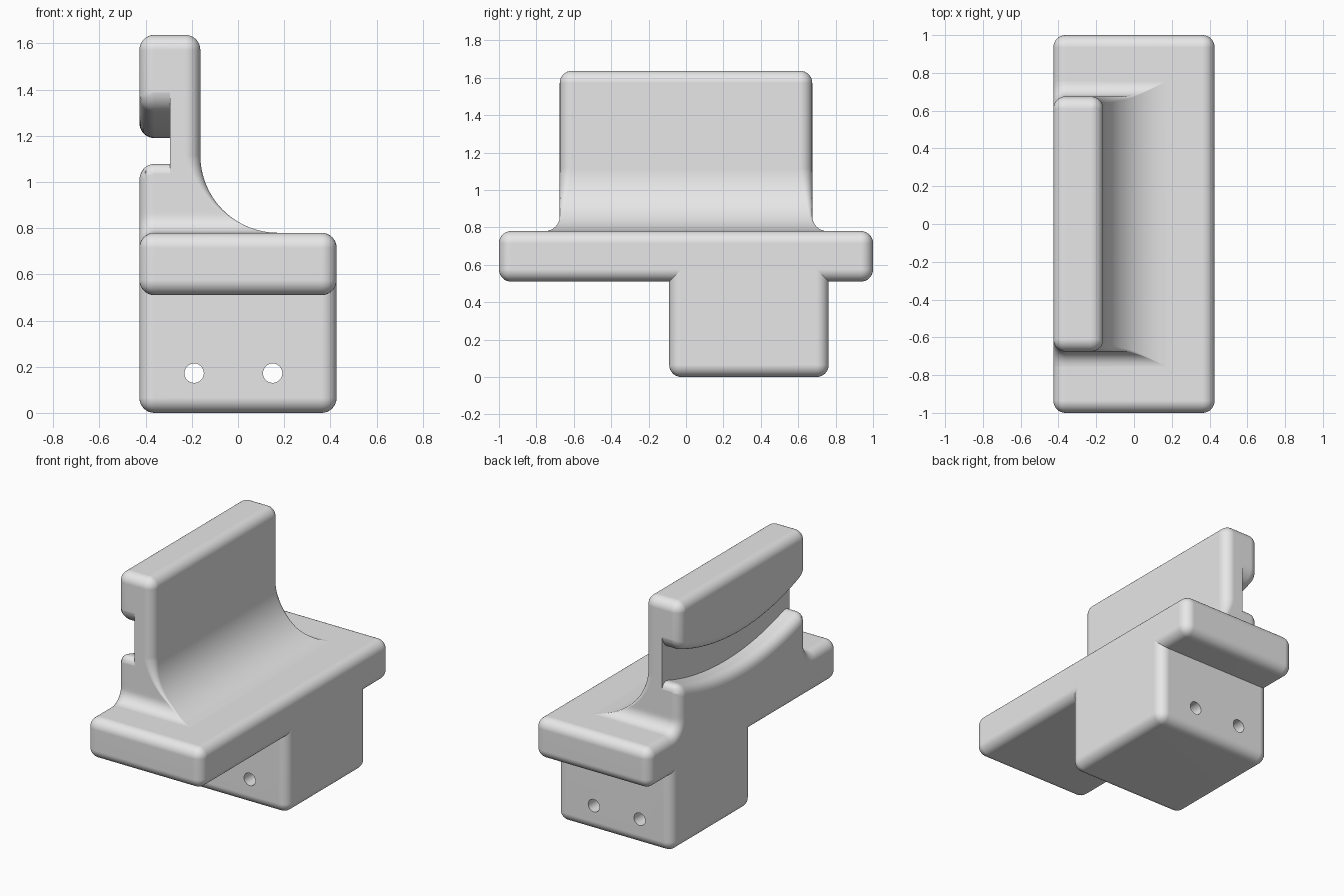
import bpy, bmesh
from math import sin, cos, pi, sqrt, hypot

if "Cube" in bpy.data.objects:
    bpy.data.objects.remove(bpy.data.objects["Cube"])

R = 0.065      # edge rounding
X = 0.427      # half width of the body
SEG = 8
QUARTER = [k / SEG * pi / 2 for k in range(SEG + 1)]

grey = bpy.data.materials.new("plain grey")
grey.use_nodes = True
grey.diffuse_color = (0.8, 0.8, 0.8, 1)
grey.node_tree.nodes["Principled BSDF"].inputs["Base Color"].default_value = (0.8, 0.8, 0.8, 1)


def add_object(name, bm):
    bmesh.ops.remove_doubles(bm, verts=bm.verts, dist=1e-5)
    bmesh.ops.recalc_face_normals(bm, faces=bm.faces)
    mesh = bpy.data.meshes.new(name)
    bm.to_mesh(mesh)
    bm.free()
    mesh.materials.append(grey)
    obj = bpy.data.objects.new(name, mesh)
    bpy.context.collection.objects.link(obj)
    return obj


def loft(name, rings, mirrored_caps=False):
    """Skin closed rings; symmetric rings can be capped by strips across y."""
    bm = bmesh.new()
    rows = [[bm.verts.new(p) for p in ring] for ring in rings]
    n = len(rows[0])
    for a, b in zip(rows, rows[1:]):
        for k in range(n):
            bm.faces.new((a[k], a[(k + 1) % n], b[(k + 1) % n], b[k]))
    for row in (rows[0], rows[-1]):
        if mirrored_caps:
            for k in range(n // 2 - 1):
                bm.faces.new((row[k], row[k + 1], row[n - 2 - k], row[n - 1 - k]))
        else:
            bm.faces.new(row)
    return add_object(name, bm)


def rounded_box(name, low, high):
    bm = bmesh.new()
    bmesh.ops.create_cube(bm, size=1)
    for v in bm.verts:
        v.co = [(l + h) / 2 + c * (h - l) for l, h, c in zip(low, high, v.co)]
    obj = add_object(name, bm)
    bevel = obj.modifiers.new("rounding", 'BEVEL')
    bevel.width, bevel.segments, bevel.limit_method = R, SEG, 'NONE'
    return obj


def cut(obj, cutter):
    mod = obj.modifiers.new("cut", 'BOOLEAN')
    mod.operation, mod.solver, mod.object = 'DIFFERENCE', 'EXACT', cutter
    cutter.hide_render = True


def finish(obj):
    bpy.ops.object.select_all(action='DESELECT')
    obj.select_set(True)
    bpy.context.view_layer.objects.active = obj
    bpy.ops.object.convert(target='MESH')
    bpy.ops.object.shade_smooth_by_angle(angle=pi / 6)
    obj.modifiers.new("flat faces", 'WEIGHTED_NORMAL').keep_sharp = True


# Base plate and the mounting block beneath it
plate = rounded_box("base_plate", (-X, -1, 0.51), (X, 1, 0.78))
block = rounded_box("mounting_block", (-X, -0.09, 0), (X, 0.763, 0.70))

# Two bolt holes running through the block
cutters = []
for x in (-0.19, 0.15):
    rings = [[(x + 0.042 * cos(k * pi / 16), y, 0.172 + 0.042 * sin(k * pi / 16))
              for k in range(32)] for y in (-0.3, 1)]
    cutters.append(loft("bolt_hole_cutter", rings))
    cut(block, cutters[-1])

# Upright wall: wide cove in front, small cove at both ends, rounded top
TOP, BASE, END, FACE = 1.637, 0.78, 0.675, -0.163
COVE, END_COVE = 0.335, 0.08


def wall_ring(y, z, ny, nz, x_front, corner, drop=0):
    half = [(x_front - corner + corner * cos(b), y - corner + corner * sin(b), z - drop)
            for b in QUARTER]
    for a in QUARTER:
        inset = R * (1 - cos(a))
        half.append((-X + R * (1 - sin(a)), y - inset * ny, z - inset * nz - drop))
    return half + [(px, -py, pz) for px, py, pz in reversed(half)]


def cove_section(z):
    rise = max(0, BASE + COVE - z)
    return FACE + COVE - sqrt(max(0, COVE ** 2 - rise ** 2)), R * (1 - rise / COVE)


levels = []
for t in reversed(QUARTER):
    z = BASE + END_COVE * (1 - sin(t))
    levels.append((END + END_COVE * (1 - cos(t)), z, cos(t), sin(t), *cove_section(z)))
for k in range(1, 13):
    z = BASE + END_COVE + (COVE - END_COVE) * k / 12
    levels.append((END, z, 1, 0, *cove_section(z)))
for t in QUARTER:
    shrink = R * (1 - cos(t))
    levels.append((END - shrink, TOP - R + R * sin(t), cos(t), sin(t),
                   FACE - shrink, R * cos(t)))
rings = [wall_ring(*levels[0], drop=0.1)] + [wall_ring(*lv) for lv in levels]
wall = loft("upright_wall", rings, mirrored_caps=True)

# Sagging channel across the rear of the wall, with rounded lips
CENTRE, INNER, OUTER, FLOOR = 2.89, 1.70, 1.915, -0.295


def lip_flare(x, y):
    t = min(R, hypot(max(0, -X + R - x), max(0, abs(y) - END + R)))
    return R - sqrt(R * R - t * t)


xs = [FLOOR] + [-X + R - (R + 0.0005) * sin(a) for a in QUARTER] + [-0.6]
end_ys = [END - R + (R + 0.0005) * sin(a) for a in QUARTER] + [0.8]
mid_ys = [(END - R) * k / 16 for k in range(-15, 16)]
rings = []
for y in [-v for v in reversed(end_ys)] + mid_ys + end_ys:
    low = [(x, y, CENTRE - sqrt(OUTER ** 2 - y * y) - lip_flare(x, y)) for x in xs]
    high = [(x, y, CENTRE - sqrt(INNER ** 2 - y * y) + lip_flare(x, y)) for x in xs]
    rings.append(low + high[::-1])
cutters.append(loft("channel_cutter", rings))
cut(wall, cutters[-1])

# Bake the cuts, shade, and drop the cutters
for part in (plate, block, wall):
    finish(part)
for cutter in cutters:
    bpy.data.objects.remove(cutter)
